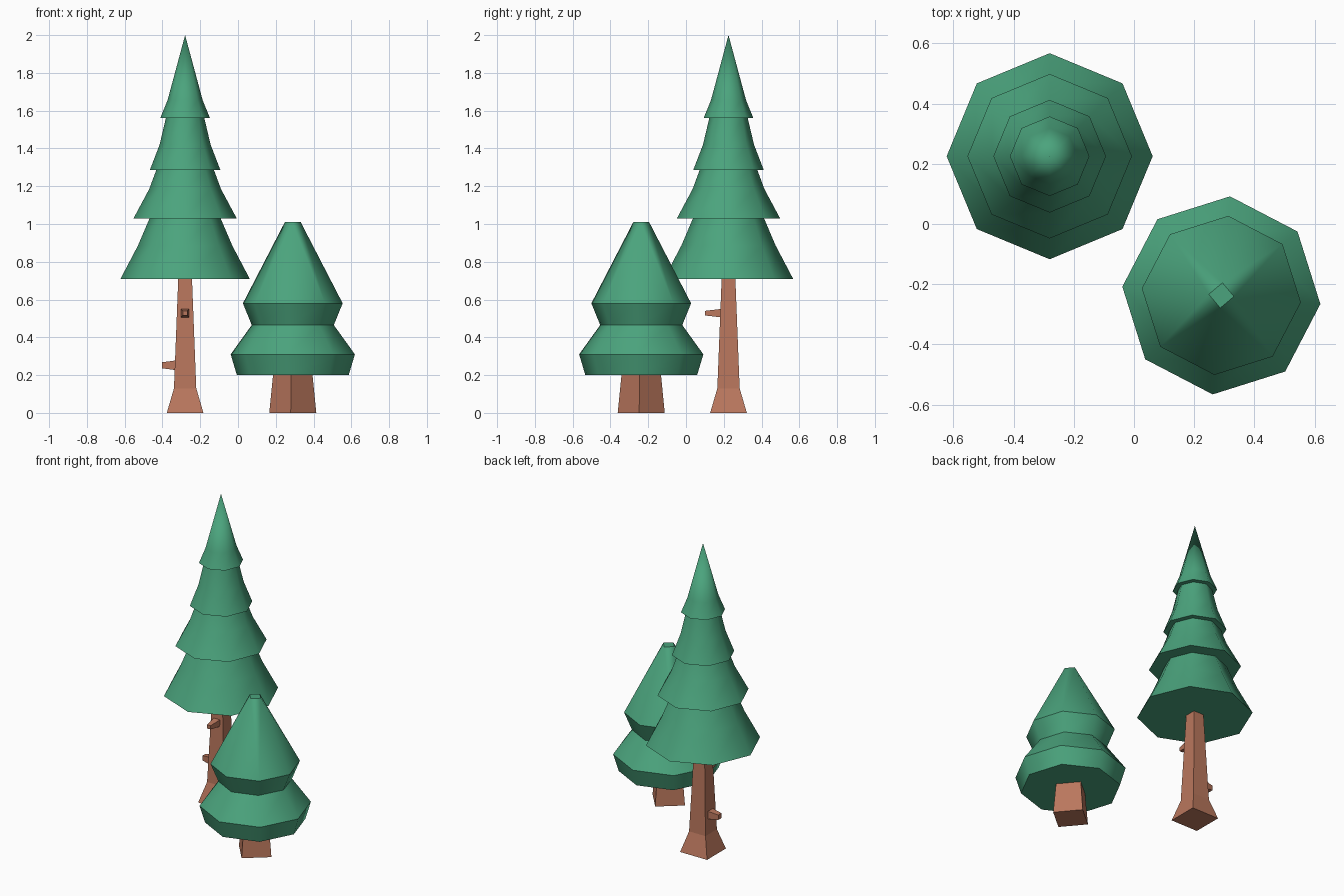
import bpy, bmesh, math
from mathutils import Vector, Matrix

cube = bpy.data.objects.get("Cube")
if cube:
    bpy.data.objects.remove(cube, do_unlink=True)


def material(name, rgb):
    m = bpy.data.materials.new(name)
    m.use_nodes = True
    m.diffuse_color = (*rgb, 1)
    m.node_tree.nodes["Principled BSDF"].inputs["Base Color"].default_value = (*rgb, 1)
    return m


GREEN = material("needle green", (0.07, 0.37, 0.205))
BROWN = material("bark brown", (0.49, 0.185, 0.11))


def lathe(name, profile, sides, turn, mat, place, top_sides=None, smooth=False):
    """Stack rings of (radius, height); radius 0 makes a tip.
    top_sides may halve the number of corners on the last ring."""
    bm = bmesh.new()
    rings = []
    for i, (r, z) in enumerate(profile):
        n = top_sides if top_sides and i == len(profile) - 1 else sides
        n = 1 if r == 0 else n
        rings.append([bm.verts.new((r * math.cos(turn + math.tau * k / n),
                                    r * math.sin(turn + math.tau * k / n), z))
                      for k in range(n)])
    for low, high in zip(rings, rings[1:]):
        step = len(low) // len(high)
        for k in range(len(low)):
            a, b = low[k], low[(k + 1) % len(low)]
            if step == 2:
                # fan each upper corner out to the lower corners
                h, nxt = high[k // 2], high[(k // 2 + 1) % len(high)]
                if k % 2 == 0:
                    bm.faces.new((a, b, h))
                    bm.faces.new((h, b, nxt))
                else:
                    bm.faces.new((a, b, nxt))
            elif len(high) == 1:
                bm.faces.new((a, b, high[0]))
            else:
                bm.faces.new((a, b, high[(k + 1) % len(high)], high[k]))
    for ring in (rings[0], rings[-1]):
        if len(ring) > 2:
            bm.faces.new(ring)
    bmesh.ops.recalc_face_normals(bm, faces=bm.faces)
    mesh = bpy.data.meshes.new(name)
    bm.to_mesh(mesh)
    bm.free()
    mesh.materials.append(mat)
    obj = bpy.data.objects.new(name, mesh)
    obj.matrix_world = place
    bpy.context.collection.objects.link(obj)
    if smooth:
        bpy.ops.object.select_all(action="DESELECT")
        obj.select_set(True)
        bpy.context.view_layer.objects.active = obj
        bpy.ops.object.shade_smooth_by_angle(angle=math.radians(46))
    return obj


DIAG = math.sqrt(2)
QUARTER = math.pi / 4
tall = Matrix.Translation((-0.28, 0.225, 0))
small = Matrix.Translation((0.29, -0.237, 0))
lean = math.radians(-5)

# Tall tree: flared square trunk
lathe("tall_trunk", [(0.097 * DIAG, 0), (0.059 * DIAG, 0.13), (0.036 * DIAG, 0.72)],
      4, QUARTER, BROWN, tall)

# Tall tree: four overlapping skirts, each with a flared hem
lathe("tall_foliage",
      [(0.342, 0.71), (0.25, 0.885), (0.188, 1.03),
       (0.273, 1.03), (0.19, 1.185), (0.153, 1.285),
       (0.187, 1.285), (0.135, 1.42), (0.102, 1.56),
       (0.132, 1.56), (0.093, 1.655), (0, 2.0)],
      8, 0, GREEN, tall, smooth=True)

# Tall tree: two tapered branch stubs
for name, start, direction, length, thick, tip in (
        ("side_branch", (-0.03, 0, 0.252), (-1, 0, 0), 0.092, 0.028, 0.016),
        ("front_branch", (0, -0.025, 0.528), (0, -1, 0), 0.1, 0.024, 0.012)):
    aim = Vector(direction).to_track_quat("Z", "Y").to_matrix().to_4x4()
    lathe(name, [(thick * DIAG, 0), (tip * DIAG, length)], 4, QUARTER, BROWN,
          tall @ Matrix.Translation(start) @ aim)

# Small tree: stout trunk and two rounded tiers ending in a square tip
lathe("small_trunk", [(0.125, 0), (0.104, 0.21)], 4, lean, BROWN, small)
lathe("small_foliage",
      [(0.297, 0.2), (0.33, 0.31), (0.218, 0.465), (0.265, 0.58), (0.042, 1.01)],
      8, lean, GREEN, small, top_sides=4, smooth=True)
